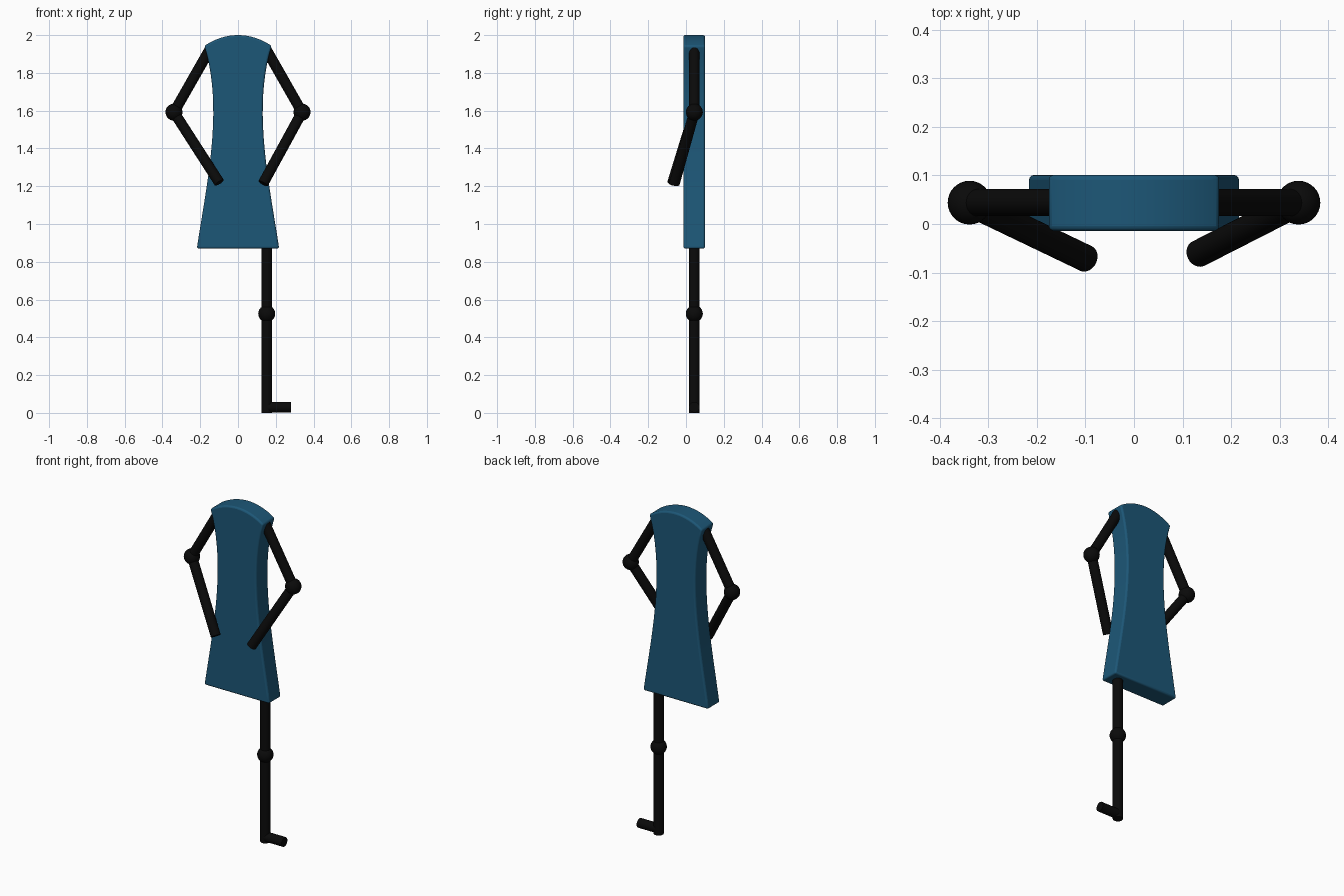
import bpy, bmesh, math
from mathutils import Vector

if "Cube" in bpy.data.objects:
    bpy.data.objects.remove(bpy.data.objects["Cube"])


def material(name, rgb):
    m = bpy.data.materials.new(name)
    m.diffuse_color = (*rgb, 1)
    m.use_nodes = True
    m.node_tree.nodes["Principled BSDF"].inputs["Base Color"].default_value = m.diffuse_color
    return m


BLUE = material("blue", (0.012, 0.095, 0.185))
BLACK = material("black", (0.003, 0.003, 0.003))
Y = 0.044       # shared depth of body centre and limbs
R = 0.028       # limb radius


def finish(ob, name, mat):
    ob.name = name
    ob.data.materials.append(mat)
    bpy.ops.object.shade_smooth_by_angle(angle=math.radians(35))
    return ob


def rod(name, a, b):
    a, b = Vector(a), Vector(b)
    d = b - a
    bpy.ops.mesh.primitive_cylinder_add(vertices=32, radius=R, depth=d.length, location=(a + b) / 2)
    ob = bpy.context.object
    ob.rotation_euler = d.to_track_quat('Z', 'Y').to_euler()
    return finish(ob, name, BLACK)


def joint(name, p):
    bpy.ops.mesh.primitive_uv_sphere_add(segments=32, ring_count=16, radius=0.045, location=p)
    return finish(bpy.context.object, name, BLACK)


def bezier(p, n):
    a, b, c, d = map(Vector, p)
    return [a * (1-t)**3 + b * 3*t*(1-t)**2 + c * 3*t*t*(1-t) + d * t**3
            for t in (i / n for i in range(n + 1))]


# Body: waisted outline with a domed top, extruded in depth
side = bezier([(0.218, 0.87), (0.165, 1.22), (0.075, 1.61), (0.178, 1.943)], 20)
dome = bezier([(0.178, 1.943), (0.065, 2.019), (-0.065, 2.019), (-0.178, 1.943)], 16)
outline = side + dome[1:-1] + [Vector((-p.x, p.y)) for p in reversed(side)]
bm = bmesh.new()
face = bm.faces.new([bm.verts.new((p.x, -0.014, p.y)) for p in outline])
ext = bmesh.ops.extrude_face_region(bm, geom=[face])
bmesh.ops.translate(bm, vec=(0, 0.115, 0),
                    verts=[v for v in ext["geom"] if isinstance(v, bmesh.types.BMVert)])
bmesh.ops.recalc_face_normals(bm, faces=bm.faces)
mesh = bpy.data.meshes.new("body")
bm.to_mesh(mesh)
bm.free()
body = bpy.data.objects.new("body", mesh)
bpy.context.collection.objects.link(body)
bpy.context.view_layer.objects.active = body
body.select_set(True)
bev = body.modifiers.new("soft_edges", 'BEVEL')
bev.width = 0.01
bev.segments = 3
bev.limit_method = 'ANGLE'
bev.angle_limit = math.radians(35)
finish(body, "body", BLUE)

# Arms: hands resting in front of the hips
for label, s, hand in (("left", -1, (-0.099, -0.071, 1.219)), ("right", 1, (0.133, -0.061, 1.215))):
    elbow = (s * 0.339, Y, 1.592)
    rod(label + "_upper_arm", (s * 0.146, Y, 1.93), elbow)
    joint(label + "_elbow", elbow)
    rod(label + "_forearm", elbow, hand)

# Single leg with knee and sideways foot
rod("leg", (0.152, Y, 0.0), (0.152, Y, 0.92))
joint("knee", (0.152, Y, 0.525))
rod("foot", (0.152, Y, 0.03), (0.28, Y, 0.03))
